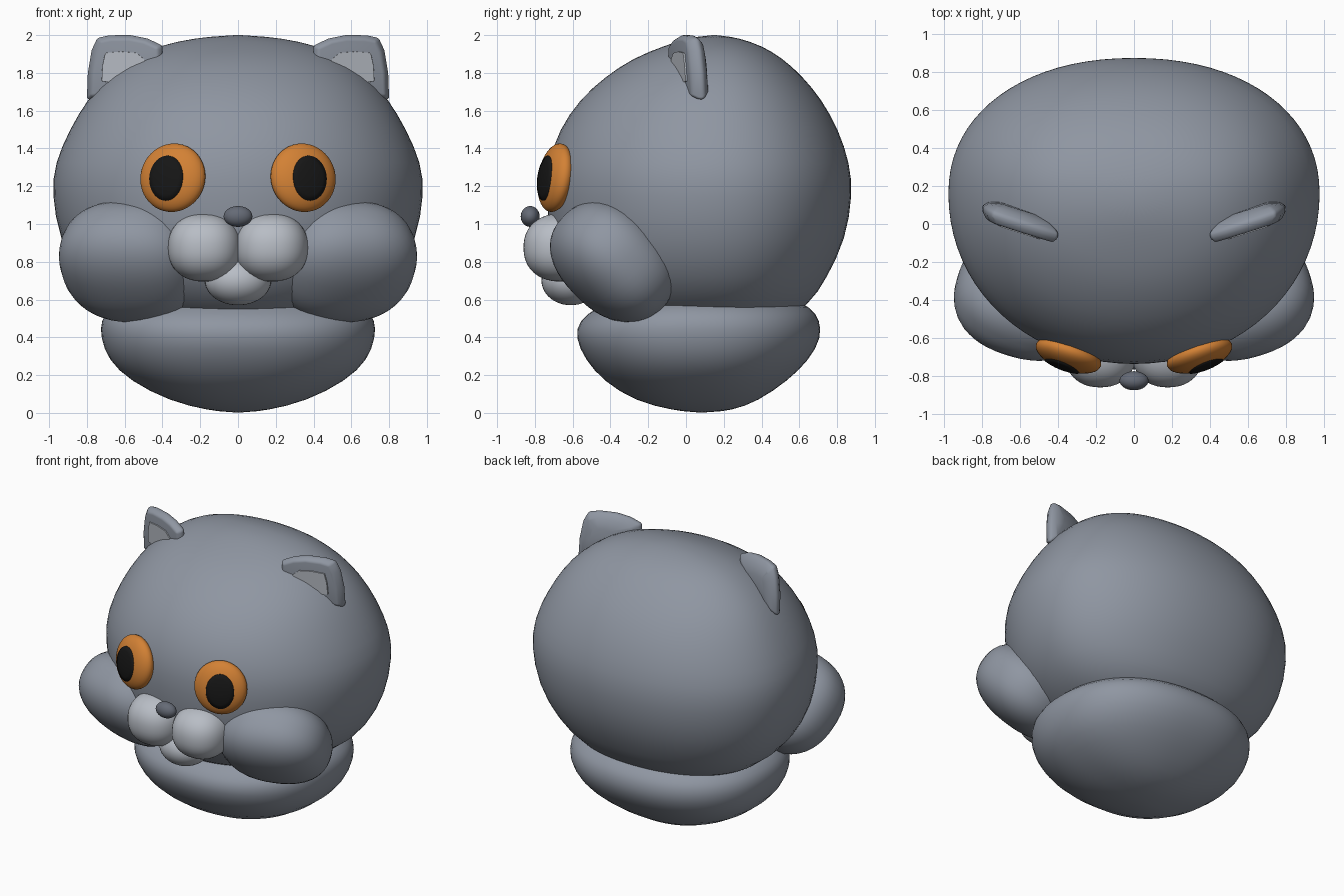
import bpy, bmesh, math
from mathutils import Vector, Matrix

if "Cube" in bpy.data.objects:
    bpy.data.objects.remove(bpy.data.objects["Cube"])


def material(name, rgb):
    m = bpy.data.materials.new(name)
    m.diffuse_color = (*rgb, 1)
    m.use_nodes = True
    m.node_tree.nodes["Principled BSDF"].inputs["Base Color"].default_value = m.diffuse_color
    return m


FUR = material("fur_grey", (0.275, 0.305, 0.36))
LIGHT = material("light_grey", (0.48, 0.51, 0.56))
DARK = material("nose_grey", (0.13, 0.145, 0.18))
AMBER = material("amber", (0.65, 0.22, 0.035))
BLACK = material("black", (0.008, 0.008, 0.008))


def finish(name, bm, mat, subdiv=0, smooth=True):
    bmesh.ops.recalc_face_normals(bm, faces=bm.faces)
    me = bpy.data.meshes.new(name)
    bm.to_mesh(me)
    bm.free()
    me.materials.append(mat)
    for p in me.polygons:
        p.use_smooth = smooth
    ob = bpy.data.objects.new(name, me)
    bpy.context.collection.objects.link(ob)
    if subdiv:
        mod = ob.modifiers.new("smooth", 'SUBSURF')
        mod.levels = mod.render_levels = subdiv
    return ob


def spow(v, e):
    return math.copysign(abs(v) ** e, v)


def loft(name, rings, bottom, top, widest, n_front, n_back, mat, seg=40):
    """Stack of rounded sections: (z, half width, front y, back y)."""
    bm = bmesh.new()
    loops = []
    for z, hx, yf, yb in rings:
        yc = min(max(widest, yf + 0.4 * (yb - yf)), yb - 0.4 * (yb - yf))
        loop = []
        for i in range(seg):
            t = 2 * math.pi * i / seg
            c, s = math.cos(t), math.sin(t)
            n, depth = (n_back, yb - yc) if s > 0 else (n_front, yc - yf)
            loop.append(bm.verts.new((hx * spow(c, 2 / n), yc + depth * spow(s, 2 / n), z)))
        loops.append(loop)
    for a, b in zip(loops, loops[1:]):
        for i in range(seg):
            j = (i + 1) % seg
            bm.faces.new((a[i], a[j], b[j], b[i]))
    for loop, pole in ((loops[0], bottom), (loops[-1], top)):
        v = bm.verts.new(pole)
        for i in range(seg):
            bm.faces.new((loop[i], loop[(i + 1) % seg], v))
    return finish(name, bm, mat, 1)


def blob(name, centre, radii, mat, rot=Matrix.Identity(4), n=2.0):
    """Ellipsoid; n above 2 makes it boxier."""
    bm = bmesh.new()
    bmesh.ops.create_uvsphere(bm, u_segments=40, v_segments=24, radius=1)
    for v in bm.verts:
        p = v.co
        k = sum(abs(c) ** n for c in p) ** (-1 / n)
        v.co = Vector(p[i] * k * radii[i] for i in range(3))
    bm.transform(Matrix.Translation(centre) @ rot)
    return finish(name, bm, mat)


# Head
loft("head", [
    (0.45, 0.45, -0.32, 0.47), (0.57, 0.69, -0.53, 0.655), (0.71, 0.84, -0.66, 0.745),
    (0.92, 0.95, -0.725, 0.85), (1.16, 0.99, -0.745, 0.885), (1.32, 0.975, -0.735, 0.87),
    (1.50, 0.895, -0.675, 0.81), (1.66, 0.80, -0.565, 0.72), (1.78, 0.695, -0.43, 0.62),
    (1.88, 0.56, -0.28, 0.51), (1.945, 0.42, -0.11, 0.40), (1.985, 0.23, 0.01, 0.28)],
    (0, 0.05, 0.42), (0, 0.15, 2.003), 0.16, 2.05, 2.15, FUR)

# Body stub under the head
loft("body", [
    (0.012, 0.15, -0.06, 0.24), (0.06, 0.36, -0.27, 0.38), (0.17, 0.575, -0.44, 0.54),
    (0.28, 0.69, -0.535, 0.655), (0.40, 0.73, -0.59, 0.72), (0.49, 0.73, -0.57, 0.71),
    (0.56, 0.68, -0.47, 0.67), (0.63, 0.52, -0.34, 0.50)],
    (0, 0.08, 0.0), (0, 0.08, 0.66), 0.07, 2.25, 2.25, FUR)

# Chin
blob("chin", (0, -0.61, 0.70), (0.175, 0.155, 0.13), LIGHT)
# Nose
blob("nose", (0, -0.825, 1.04), (0.076, 0.05, 0.055), DARK)

EYE = (0.18, 0.078, 0.183)
EAR = [(0.80, 1.66), (0.795, 1.80), (0.775, 1.92), (0.745, 1.985), (0.68, 1.999),
       (0.57, 2.0), (0.48, 1.982), (0.40, 1.945), (0.40, 1.80), (0.58, 1.66)]
INNER = [(0.725, 1.755), (0.72, 1.84), (0.705, 1.908), (0.62, 1.915),
         (0.535, 1.908), (0.49, 1.87), (0.54, 1.72)]


def ear_y(x, z):
    return 0.01 + 0.32 * (x - 0.6) - 0.05 * (z - 1.8)


def lens(name, side, outline, scale, front, back, mat):
    """Leaf shape with a thin rim; rows of (scale, y offset) lead to front and back."""
    bm = bmesh.new()
    cx, cz = 0.62, 1.83

    def ring(k, off):
        out = []
        for x, z in outline:
            x, z = cx + (x - cx) * k, cz + (z - cz) * k
            out.append(bm.verts.new((side * x, ear_y(x, z) + off, z)))
        return out
    rows = [ring(scale, front), ring(1, 0.25 * front), ring(1, 0.25 * back),
            ring(0.8, 0.7 * back), ring(0.45, back)]
    count = len(outline)
    for p, q in zip(rows, rows[1:]):
        for i in range(count):
            j = (i + 1) % count
            bm.faces.new((p[i], p[j], q[j], q[i]))
    bm.faces.new(rows[0])
    bm.faces.new(rows[-1])
    return finish(name, bm, mat, smooth=False)


def pupil(name, side, frame):
    """Oval patch lying just over the eye surface."""
    bm = bmesh.new()
    seg, loops = 36, []
    for r in (1, 0.75, 0.5, 0.25):
        loop = []
        for i in range(seg):
            t = 2 * math.pi * i / seg
            u = side * 0.014 + 0.095 * r * math.cos(t)
            w = -0.012 + 0.12 * r * math.sin(t)
            d = EYE[1] * math.sqrt(1 - (u / EYE[0]) ** 2 - (w / EYE[2]) ** 2)
            loop.append(bm.verts.new((u, -d - 0.005, w)))
        loops.append(loop)
    for a, b in zip(loops, loops[1:]):
        for i in range(seg):
            j = (i + 1) % seg
            bm.faces.new((a[i], a[j], b[j], b[i]))
    bm.faces.new(loops[-1])
    # closed back, sunk into the eye
    back = [bm.verts.new((v.co.x, v.co.y + 0.02, v.co.z)) for v in loops[0]]
    for i in range(seg):
        j = (i + 1) % seg
        bm.faces.new((loops[0][i], loops[0][j], back[j], back[i]))
    bm.faces.new(back)
    bm.transform(frame)
    return finish(name, bm, BLACK)


# Paired parts
for side, tag in ((-1, "left"), (1, "right")):
    # Puffed cheek, leaning forward at the top and wrapping round the head
    lean = Matrix.Rotation(side * math.radians(17), 4, 'Z') @ Matrix.Rotation(math.radians(45), 4, 'X')
    blob("cheek_" + tag, (side * 0.57, -0.385, 0.80), (0.375, 0.255, 0.35), FUR, lean, 2.35)
    # Muzzle lobe
    blob("muzzle_" + tag, (side * 0.178, -0.66, 0.875), (0.193, 0.20, 0.18), LIGHT, n=2.25)
    # Eye and pupil
    turn = (Matrix.Rotation(side * math.radians(19), 4, 'Z')
            @ Matrix.Rotation(math.radians(-9), 4, 'X'))
    centre = Vector((side * 0.345, -0.69, 1.245))
    blob("eye_" + tag, centre, EYE, AMBER, turn)
    pupil("pupil_" + tag, side, Matrix.Translation(centre) @ turn)
    # Ear and its pale inside
    ear = lens("ear_" + tag, side, EAR, 0.88, -0.045, 0.07, FUR)
    bev = ear.modifiers.new("round", 'BEVEL')
    bev.width, bev.segments, bev.limit_method = 0.012, 3, 'ANGLE'
    for p in ear.data.polygons:
        p.use_smooth = True
    lens("inner_ear_" + tag, side, INNER, 0.97, -0.053, -0.03, LIGHT)
